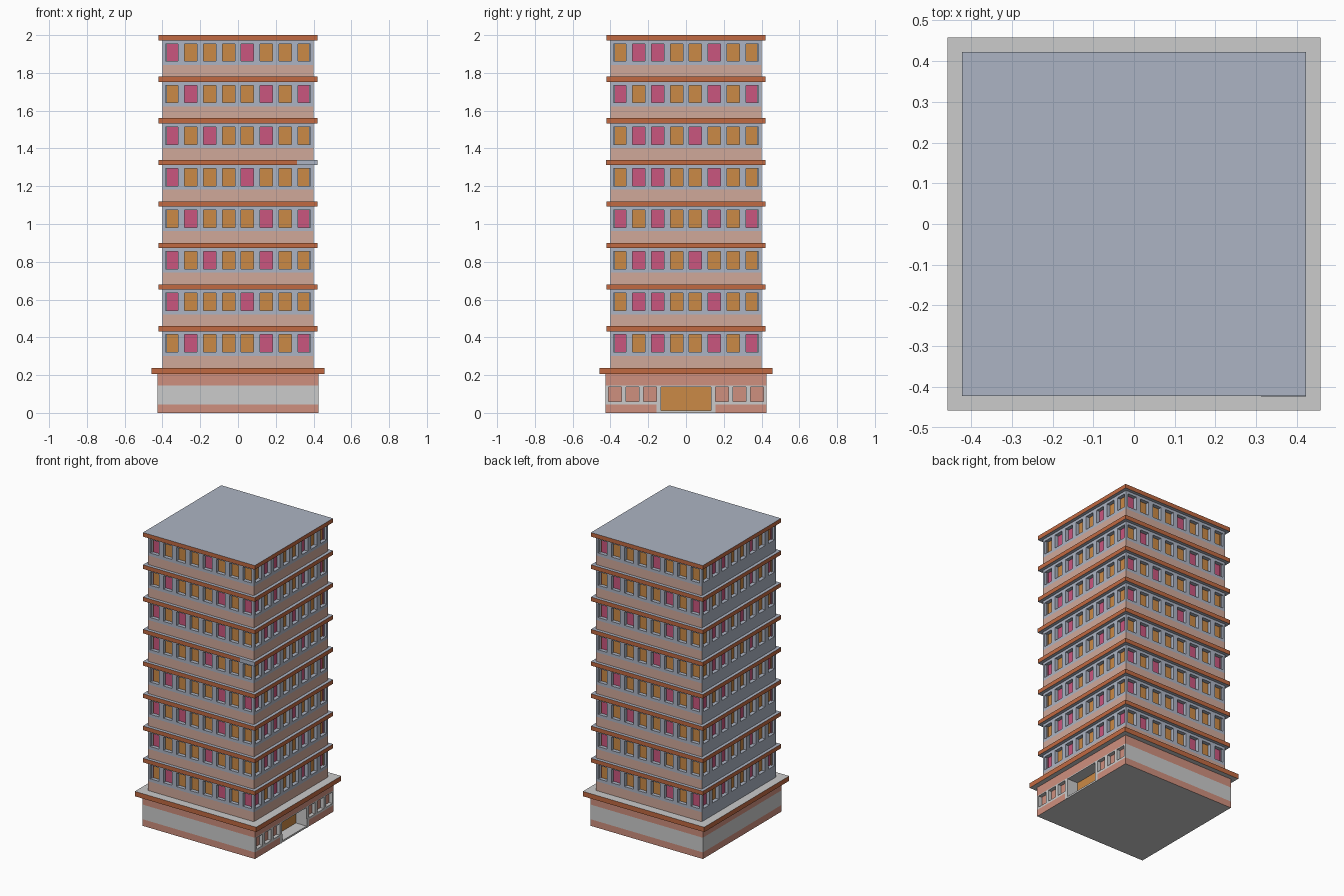
import bpy, bmesh
from mathutils import Matrix

if "Cube" in bpy.data.objects:
    bpy.data.objects.remove(bpy.data.objects["Cube"])


def lin(c):
    c /= 255
    return c / 12.92 if c <= 0.04045 else ((c + 0.055) / 1.055) ** 2.4


COLOURS = {
    "blue_grey": (172, 180, 195), "light_grey": (203, 203, 203),
    "ledge_orange": (193, 106, 66), "window_amber": (203, 138, 70),
    "window_pink": (202, 86, 126), "salmon": (207, 144, 126),
    "pale_pink": (208, 169, 154),
}
NAMES = list(COLOURS)
MATS = []
for n, rgb in COLOURS.items():
    m = bpy.data.materials.new(n)
    m.diffuse_color = (*[lin(c) for c in rgb], 1)
    m.use_nodes = True
    m.node_tree.nodes["Principled BSDF"].inputs["Base Color"].default_value = m.diffuse_color
    MATS.append(m)
BLUE, GREY, ORANGE, AMBER, PINK, SALMON, PALE = range(7)


def finish(bm, name):
    me = bpy.data.meshes.new(name)
    bm.to_mesh(me)
    bm.free()
    for m in MATS:
        me.materials.append(m)
    ob = bpy.data.objects.new(name, me)
    bpy.context.collection.objects.link(ob)
    return ob


def box(name, lo, hi, side, top, bottom):
    bm = bmesh.new()
    size = [b - a for a, b in zip(lo, hi)]
    mid = [(a + b) / 2 for a, b in zip(lo, hi)]
    bmesh.ops.create_cube(bm, size=1, matrix=Matrix.Translation(mid) @ Matrix.Diagonal((*size, 1)))
    bm.normal_update()
    for f in bm.faces:
        f.material_index = top if f.normal.z > 0.5 else bottom if f.normal.z < -0.5 else side
    return finish(bm, name)


def wall(bm, k, h, z0, z1, bands, openings, colour, reveal):
    """One wall, turned k quarter turns from the front, with recessed openings.
    openings: (u0, u1, z0, z1, depth, material)"""
    def quad(pts, mat):
        vs = []
        for u, z, d in pts:
            x, y = u, -(h - d)
            for _ in range(k):
                x, y = -y, x
            vs.append(bm.verts.new((x, y, z)))
        bm.faces.new(vs).material_index = mat

    us = sorted({-h, h} | {u for o in openings for u in o[:2]})
    zs = sorted({z0, z1} | set(bands) | {z for o in openings for z in o[2:4]})
    for a, b in zip(us, us[1:]):
        for c, d in zip(zs, zs[1:]):
            um, zm = (a + b) / 2, (c + d) / 2
            if not any(o[0] < um < o[1] and o[2] < zm < o[3] for o in openings):
                quad([(a, c, 0), (b, c, 0), (b, d, 0), (a, d, 0)], colour(um, zm))
    for a, b, c, d, dep, mat in openings:
        ring = [(a, c), (b, c), (b, d), (a, d)]
        quad([(*p, dep) for p in ring], mat)
        for p, q in zip(ring, ring[1:] + ring[:1]):
            quad([(*p, 0), (*q, 0), (*q, dep), (*p, dep)], reveal)


# Ground floor: striped walls, entrance and small windows on the right side
BASE = 0.425
door = (-0.132, 0.132, 0.012, 0.138, 0.08, AMBER)
small = [(s * c - 0.034, s * c + 0.034, 0.06, 0.138, 0.025, SALMON)
         for s in (-1, 1) for c in (0.19, 0.284, 0.376)]
bm = bmesh.new()
for k in range(4):
    right = k == 1

    def base_colour(u, z, right=right):
        if 0.045 < z < 0.145 or (right and abs(u) < 0.145 and z < 0.145):
            return GREY
        return SALMON
    ops = [door] + small if right else []
    if right:   # narrow grey surround beside the door
        for s in (-1, 1):
            ops = ops
    wall(bm, k, BASE, 0, 0.207, (0.045, 0.145), ops, base_colour, GREY)
f = bm.faces.new([bm.verts.new((x * BASE, y * BASE, 0))
                  for x, y in ((-1, -1), (-1, 1), (1, 1), (1, -1))])
f.material_index = GREY
finish(bm, "ground_floor")
for s in (-1, 1):
    y0, y1 = sorted((s * 0.132, s * 0.146))
    box("door_jamb", (BASE - 0.005, y0, 0), (BASE + 0.002, y1, 0.06), GREY, GREY, GREY)
box("ground_floor_slab", (-0.458, -0.458, 0.205), (0.458, 0.458, 0.238), ORANGE, GREY, GREY)

# Upper floors: lit-window patterns repeat every three floors from the top
FRONT = ("POOOPOOO", "OPOOOPOP", "POPOOPOO")
SIDE = ("OPPOOPOO", "POPOOPOP", "OPPOPOOO")
HALF, PITCH = 0.40, 0.22
for i in range(8):
    z = 2 - PITCH * (i + 1)
    bm = bmesh.new()
    for k in range(4):
        pattern = (SIDE if k % 2 else FRONT)[i % 3]
        ops = [(-0.383 + 0.1 * j, -0.317 + 0.1 * j, z + 0.082, z + 0.174, 0.025,
                PINK if c == "P" else AMBER) for j, c in enumerate(pattern)]
        wall(bm, k, HALF, z - 0.003, z + PITCH - 0.027, (z + 0.062,), ops,
             lambda u, h, k=k, z=z: PALE if h < z + 0.062 and k != 3 else BLUE, BLUE)
    finish(bm, f"floor_{8 - i}_walls")
    t = z + PITCH
    box(f"floor_{8 - i}_ledge", (-0.422, -0.422, t - 0.028), (0.422, 0.422, t), ORANGE, BLUE, BLUE)

# Unpainted end of one front ledge
box("bare_ledge_patch", (0.312, -0.4235, 1.312), (0.422, -0.42, 1.34), BLUE, BLUE, BLUE)
